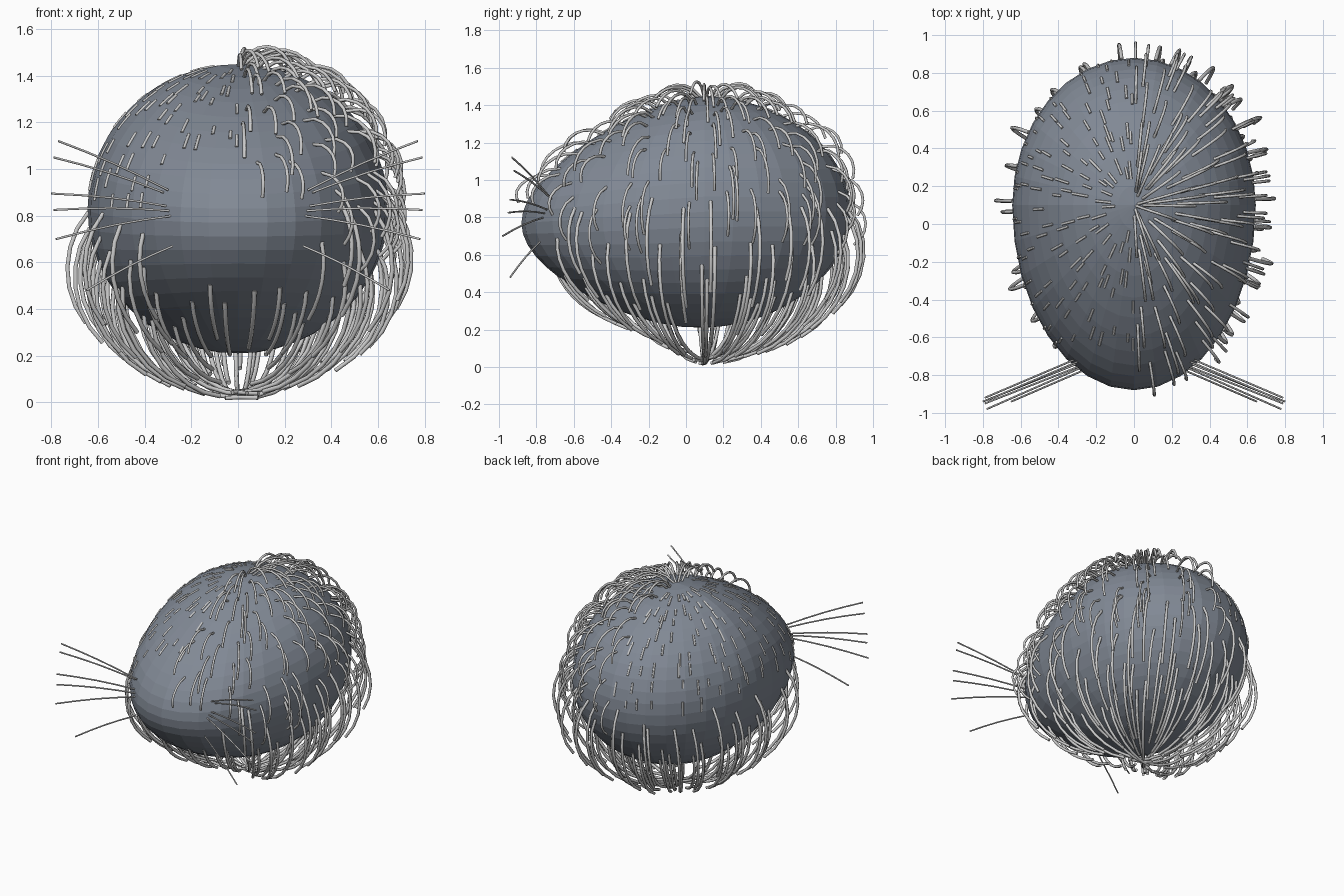
import bpy, bmesh, math, random
from mathutils import Vector

if "Cube" in bpy.data.objects:
    bpy.data.objects.remove(bpy.data.objects["Cube"])

random.seed(4)


def material(name, color):
    m = bpy.data.materials.new(name)
    m.diffuse_color = (*color, 1)
    m.use_nodes = True
    m.node_tree.nodes["Principled BSDF"].inputs["Base Color"].default_value = m.diffuse_color
    return m


dark = material("slate", (0.22, 0.25, 0.30))
pale = material("pale_hair", (0.85, 0.87, 0.87))


def skin(theta, phi):
    """Point on the body: theta from the top pole, phi around it (0 = +x)."""
    x = 0.645 * math.sin(theta) * math.cos(phi)
    t = math.sin(theta) * math.sin(phi)
    z = 0.62 * math.cos(theta)
    if t < 0:                       # front is stretched into a snout
        f = -t
        squeeze = 1 - 0.27 * min(1, f) ** 1.5
        return Vector((x, 0.1 + 0.98 * t, 0.83 - 0.06 * f + z * squeeze))
    return Vector((x, 0.1 + 0.78 * t, 0.83 + z * (1 - 0.04 * t)))


def normal(p):
    return Vector((p.x / 0.41, (p.y - 0.1) / 0.75, (p.z - 0.82) / 0.38)).normalized()


def make_tubes(name, paths, radius):
    curve = bpy.data.curves.new(name, 'CURVE')
    curve.dimensions = '3D'
    curve.bevel_depth = radius
    curve.bevel_resolution = 1
    curve.use_fill_caps = True
    curve.materials.append(pale)
    for path in paths:
        s = curve.splines.new('POLY')
        s.points.add(len(path) - 1)
        for pt, co in zip(s.points, path):
            pt.co = (*co, 1)
    ob = bpy.data.objects.new(name, curve)
    bpy.context.collection.objects.link(ob)
    return ob


def strand(theta, phi, length, lift, n=7):
    """Hair that leaves the skin, rises by lift and is combed down a meridian."""
    r = (skin(theta + 0.05, phi) - skin(theta, phi)).length / 0.05
    span = min(length / r, math.pi + 0.12 - theta)
    path = []
    for i in range(n):
        t = i / (n - 1)
        p = skin(theta + span * t, phi)
        path.append(p + normal(p) * (lift(t) - 0.004))
    return path


# body
bm = bmesh.new()
bmesh.ops.create_uvsphere(bm, u_segments=32, v_segments=24, radius=1)
for v in bm.verts:
    v.co = skin(math.acos(max(-1, min(1, v.co.z))), math.atan2(v.co.y, v.co.x))
mesh = bpy.data.meshes.new("body")
bm.to_mesh(mesh)
bm.free()
mesh.materials.append(dark)
bpy.context.collection.objects.link(bpy.data.objects.new("body", mesh))

# hair, in combed rows along meridians
upper, lower, short = [], [], []
rad = math.radians
for k in range(32):
    base = -math.pi / 2 + (k + 0.5) * math.tau / 32
    right = k < 16
    near_front = k in (0, 1, 2, 29, 30, 31)

    def phi():
        return base + random.uniform(-0.09, 0.09)

    if right:
        # raised arcs over the upper right half
        for row in range(5 if near_front else 7):
            th = rad(6 + row * 12.5 + random.uniform(-5, 5))
            h = random.uniform(0.075, 0.1)
            upper.append(strand(th, phi(), random.uniform(0.2, 0.3),
                                lambda t: h * math.sin(math.pi * min(1, t * 0.85)) ** 0.7))
    else:
        # flat stubble on the upper left half
        for row in range(5 if near_front else 8):
            th = rad(12 + row * 9.5 + random.uniform(-4, 4))
            short.append(strand(th, phi(), random.uniform(0.05, 0.1), lambda t: 0.003, 3))
    # long hair hanging away from the underside, closer to the skin at the snout
    rows = [130] if near_front else ([86, 105, 124, 142] if right else [96, 112, 128, 144])
    front = max(0, min(1, (-math.sin(base) - 0.45) / 0.4))
    for d in rows:
        th = rad(d + random.uniform(-7, 7))
        h = (0.2 - 0.12 * front) * random.uniform(0.85, 1)
        lower.append(strand(th, phi(), random.uniform(0.36, 0.46) * (1 - 0.25 * front),
                            lambda t: h * math.sin(math.pi / 2 * t) ** 0.9))

make_tubes("raised_hair", upper, 0.008)
make_tubes("hanging_hair", lower, 0.010)
make_tubes("short_hair", short, 0.007)

# whiskers: root (x, y, z) and tip (x, y, z), mirrored
whisker_ends = [
    ((0.30, -0.73, 0.91), (0.77, -0.93, 1.12)),
    ((0.32, -0.72, 0.90), (0.79, -0.92, 1.05)),
    ((0.30, -0.74, 0.84), (0.80, -0.94, 0.895)),
    ((0.28, -0.75, 0.82), (0.79, -0.95, 0.825)),
    ((0.28, -0.76, 0.80), (0.78, -0.98, 0.70)),
    ((0.28, -0.78, 0.67), (0.65, -0.94, 0.48)),
]
for side, name in ((1, "right_whiskers"), (-1, "left_whiskers")):
    paths = []
    for a, b in whisker_ends:
        a, b = (Vector((p[0] * side, p[1], p[2])) for p in (a, b))
        paths.append([a.lerp(b, t) + Vector((0, 0, 0.01 * math.sin(math.pi * t)))
                      for t in (0, 0.25, 0.5, 0.75, 1)])
    make_tubes(name, paths, 0.005)
